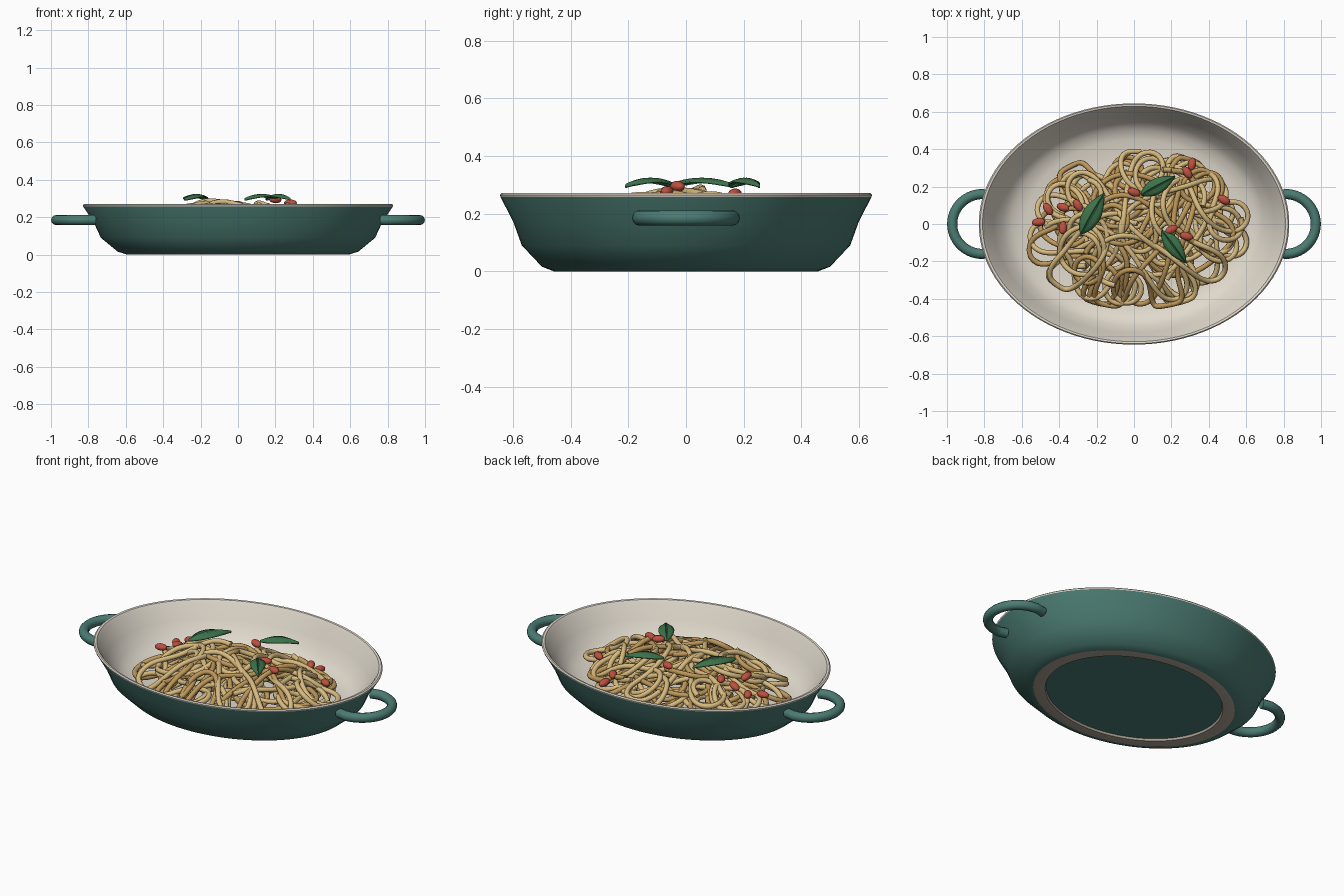
import bpy, bmesh, math, random
from mathutils import Vector

if "Cube" in bpy.data.objects:
    bpy.data.objects.remove(bpy.data.objects["Cube"])

random.seed(11)
RATIO = 0.777  # oval depth / width


def material(name, rgb):
    m = bpy.data.materials.new(name)
    m.diffuse_color = (*rgb, 1)
    m.use_nodes = True
    m.node_tree.nodes["Principled BSDF"].inputs["Base Color"].default_value = m.diffuse_color
    return m


GREEN = material("green_glaze", (0.07, 0.20, 0.17))
CREAM = material("cream_glaze", (0.75, 0.70, 0.61))
CLAY = material("bare_clay", (0.42, 0.36, 0.30))
PASTA = material("pasta_light", (0.68, 0.49, 0.21))
PASTA2 = material("pasta_dark", (0.51, 0.31, 0.10))
LEAF = material("leaf_green", (0.045, 0.17, 0.07))
RED = material("tomato_red", (0.51, 0.08, 0.05))


def smooth(ob, angle=40):
    bpy.ops.object.select_all(action='DESELECT')
    ob.select_set(True)
    bpy.context.view_layer.objects.active = ob
    bpy.ops.object.shade_smooth_by_angle(angle=math.radians(angle))


def mesh_object(name, bm, mats):
    bmesh.ops.recalc_face_normals(bm, faces=bm.faces)
    me = bpy.data.meshes.new(name)
    bm.to_mesh(me)
    bm.free()
    for m in mats:
        me.materials.append(m)
    ob = bpy.data.objects.new(name, me)
    bpy.context.collection.objects.link(ob)
    return ob


def tubes(name, paths, radius, mat, sides):
    cu = bpy.data.curves.new(name, 'CURVE')
    cu.dimensions = '3D'
    cu.bevel_depth = radius
    cu.bevel_resolution = sides
    cu.use_fill_caps = True
    for path in paths:
        sp = cu.splines.new('POLY')
        sp.points.add(len(path) - 1)
        for p, co in zip(sp.points, path):
            p.co = (*co, 1)
    cu.materials.append(mat)
    ob = bpy.data.objects.new(name, cu)
    bpy.context.collection.objects.link(ob)
    bpy.ops.object.select_all(action='DESELECT')
    ob.select_set(True)
    bpy.context.view_layer.objects.active = ob
    bpy.ops.object.convert(target='MESH')
    smooth(bpy.context.object, 60)


# Oval dish: one profile turned around z, (radius, height, material of the next band)
profile = [(0, .012, 0), (.515, .012, 2), (.52, 0, 2), (.59, 0, 0), (.643, .016, 0),
           (.733, .09, 0), (.77, .17, 0), (.828, .258, 1), (.83, .265, 1), (.823, .271, 1),
           (.81, .269, 1), (.795, .25, 1), (.75, .175, 1), (.70, .105, 1), (.65, .068, 1),
           (.58, .05, 1), (.45, .045, 1), (0, .045, 1)]
N = 96
bm = bmesh.new()
rings = []
for r, z, _ in profile:
    if r == 0:
        rings.append([bm.verts.new((0, 0, z))] * N)
    else:
        rings.append([bm.verts.new((r * math.cos(2 * math.pi * i / N),
                                    RATIO * r * math.sin(2 * math.pi * i / N), z)) for i in range(N)])
for k in range(len(profile) - 1):
    for i in range(N):
        j = (i + 1) % N
        quad = [rings[k][i], rings[k][j], rings[k + 1][j], rings[k + 1][i]]
        f = bm.faces.new(list(dict.fromkeys(quad)))
        f.material_index = profile[k][2]
smooth(mesh_object("oval_dish", bm, [GREEN, CREAM, CLAY]))

# Loop handles at both ends
for side, name in ((-1, "handle_left"), (1, "handle_right")):
    path = [(side * .765, -.15, .185)]
    for i in range(29):
        a = math.pi * (i / 28 - .5)
        path.append((side * (.81 + .162 * math.cos(a)), .16 * math.sin(a), .185))
    path.append((side * .765, .15, .185))
    tubes(name, [path], .027, GREEN, 4)

# Pasta mound: strands wander in loops over a dome
CX, CY, RX, RY = .02, -.03, .60, .41


def dist(x, y):
    return math.hypot((x - CX) / RX, (y - CY) / RY)


def dome(x, y):
    return .05 + .175 * max(0, 1 - dist(x, y) ** 2)


def strand(level):
    a, d = random.uniform(0, 2 * math.pi), math.sqrt(random.random()) * .85
    x, y = CX + RX * d * math.cos(a), CY + RY * d * math.sin(a)
    head = random.uniform(0, 2 * math.pi)
    bend = random.choice((-1, 1)) * random.uniform(5, 9)
    ph, ph2, fr = [random.uniform(0, 6.28) for _ in range(3)]
    pts, kappa, step = [], bend, .022
    for i in range(random.randint(60, 95)):
        goal = bend * (.7 + .9 * math.sin(i * .07 + ph))
        if dist(x, y) > .82:  # steer back to the middle
            to = math.atan2(CY - y, CX - x)
            turn = (to - head + math.pi) % (2 * math.pi) - math.pi
            goal = math.copysign(13, turn) if abs(turn) > .5 else 0
        kappa += (goal - kappa) * .35
        head += kappa * step
        x += step * math.cos(head)
        y += step * math.sin(head)
        d = max(1, dist(x, y) / 1.02)
        px, py = CX + (x - CX) / d, CY + (y - CY) / d
        z = .065 + level * dome(px, py) + .02 * math.sin(i * (.2 + fr * .03) + ph2)
        pts.append(Vector((px, py, max(.066, z))))
    for _ in range(2):  # relax kinks
        pts = [pts[0]] + [(pts[i - 1] + pts[i] * 2 + pts[i + 1]) / 4
                          for i in range(1, len(pts) - 1)] + [pts[-1]]
    return pts


strands = [strand(.25 + .75 * i / 35) for i in range(36)]
tubes("pasta_strands_light", [s for i, s in enumerate(strands) if i % 3], .0145, PASTA, 2)
tubes("pasta_strands_dark", strands[::3], .0145, PASTA2, 2)

# Tomato pieces scattered on the mound
spots = [(-.51, .01), (-.46, .08), (-.38, -.02), (-.38, .09), (-.30, .10), (0, .17), (.285, .275),
         (.31, .32), (.48, .13), (.20, -.03), (.28, -.065)]
for i, (x, y) in enumerate(spots):
    bm = bmesh.new()
    bmesh.ops.create_uvsphere(bm, u_segments=14, v_segments=8, radius=1)
    ob = mesh_object(f"tomato_piece_{i + 1}", bm, [RED])
    ob.scale = (.036, .022, .019)
    ob.location = (x, y, .085 + dome(x, y))
    ob.rotation_euler = (0, random.uniform(-.3, .3), random.uniform(0, 3.14))
    smooth(ob)


# Herb leaves: pointed, arched and folded along the midrib
def leaf(name, start, end, half, z):
    s, e = Vector(start), Vector(end)
    length = (e - s).length
    bm = bmesh.new()
    rows = []
    for i in range(15):
        t = i / 14
        w = max(.002, half * math.sin(math.pi * t ** .85) ** .85) if 0 < i < 14 else .002
        rows.append([bm.verts.new((length * (t - .5), v * w,
                                   -.022 * (2 * t - 1) ** 2 - .012 * abs(v) ** 1.5
                                   + (-.005 if v == 0 else 0)))
                     for v in (-1, -.6, -.12, 0, .12, .6, 1)])
    for a, b in zip(rows, rows[1:]):
        for k in range(6):
            bm.faces.new((a[k], b[k], b[k + 1], a[k + 1]))
    ob = mesh_object(name, bm, [LEAF])
    ob.location = (*((s + e) / 2), z)
    ob.rotation_euler.z = math.atan2(e.y - s.y, e.x - s.x)
    mod = ob.modifiers.new("thickness", 'SOLIDIFY')
    mod.thickness = .007
    smooth(ob)


leaf("herb_leaf_left", (-.285, -.055), (-.16, .165), .05, .325)
leaf("herb_leaf_back", (.035, .155), (.22, .255), .043, .325)
leaf("herb_leaf_front", (.15, -.035), (.28, -.21), .043, .325)
